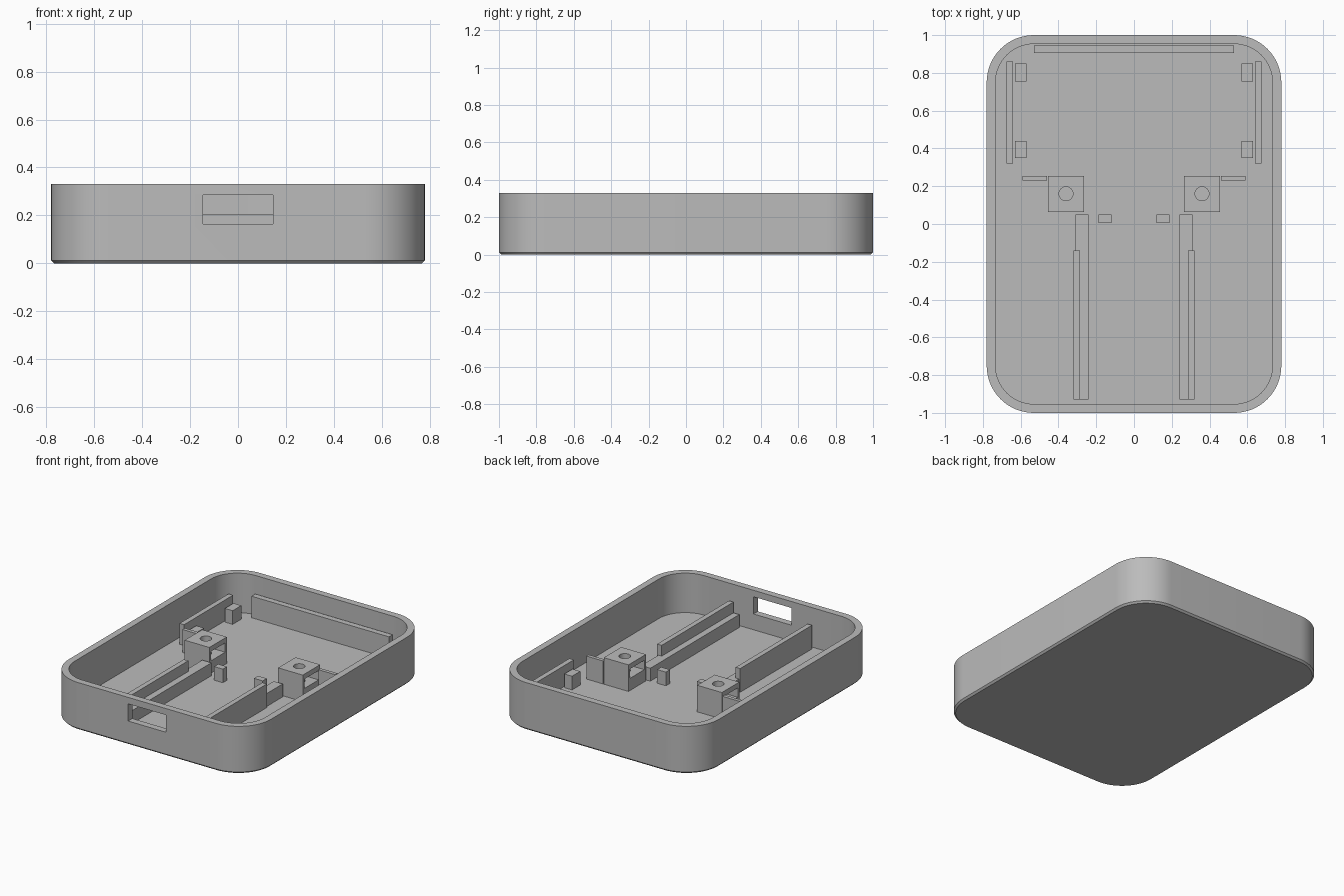
import bpy, bmesh, math

old = bpy.data.objects.get("Cube")
if old:
    bpy.data.objects.remove(old, do_unlink=True)

grey = bpy.data.materials.new("plain grey plastic")
grey.use_nodes = True
colour = (0.5, 0.5, 0.5, 1)
grey.diffuse_color = colour
grey.node_tree.nodes["Principled BSDF"].inputs["Base Color"].default_value = colour

FLOOR = 0.055
HALF_X, HALF_Y, HEIGHT, RADIUS, WALL = 0.78, 1.0, 0.33, 0.25, 0.047


def finish(name, bm):
    bmesh.ops.recalc_face_normals(bm, faces=bm.faces)
    mesh = bpy.data.meshes.new(name)
    bm.to_mesh(mesh)
    bm.free()
    mesh.materials.append(grey)
    obj = bpy.data.objects.new(name, mesh)
    bpy.context.collection.objects.link(obj)
    return obj


def box(name, x0, x1, y0, y1, z1, z0=FLOOR - 0.01):
    bm = bmesh.new()
    bmesh.ops.create_cube(bm, size=1)
    for v in bm.verts:
        v.co = ((x0 + x1) / 2 + v.co.x * (x1 - x0),
                (y0 + y1) / 2 + v.co.y * (y1 - y0),
                (z0 + z1) / 2 + v.co.z * (z1 - z0))
    return finish(name, bm)


def cylinder(name, x, y, z0, z1, radius):
    bm = bmesh.new()
    bmesh.ops.create_cone(bm, cap_ends=True, segments=32, radius1=radius,
                          radius2=radius, depth=z1 - z0)
    bmesh.ops.translate(bm, verts=bm.verts, vec=(x, y, (z0 + z1) / 2))
    return finish(name, bm)


def cut(obj, cutter):
    cutter.hide_render = True
    mod = obj.modifiers.new("cut", "BOOLEAN")
    mod.operation = "DIFFERENCE"
    mod.solver = "EXACT"
    mod.object = cutter
    bpy.context.view_layer.objects.active = obj
    bpy.ops.object.modifier_apply(modifier=mod.name)
    bpy.data.objects.remove(cutter, do_unlink=True)


def smooth(obj):
    bpy.ops.object.select_all(action="DESELECT")
    obj.select_set(True)
    bpy.context.view_layer.objects.active = obj
    bpy.ops.object.shade_smooth_by_angle(angle=math.radians(25))


def rounded_ring(bm, inset, z, steps=16):
    r = RADIUS - inset
    verts = []
    for i, (sx, sy) in enumerate(((1, 1), (-1, 1), (-1, -1), (1, -1))):
        for s in range(steps + 1):
            a = math.pi / 2 * (i + s / steps)
            verts.append(bm.verts.new((sx * (HALF_X - RADIUS) + r * math.cos(a),
                                       sy * (HALF_Y - RADIUS) + r * math.sin(a), z)))
    return verts


# Open tray with rounded corners and a small bottom chamfer
bm = bmesh.new()
rings = [rounded_ring(bm, inset, z) for inset, z in
         ((0.012, 0), (0, 0.012), (0, HEIGHT), (WALL, HEIGHT), (WALL, FLOOR))]
for low, high in zip(rings, rings[1:]):
    for i in range(len(low)):
        j = (i + 1) % len(low)
        bm.faces.new((low[i], low[j], high[j], high[i]))
bm.faces.new(rings[0])
bm.faces.new(rings[-1])
tray = finish("tray", bm)

# Port opening in the front wall
cut(tray, box("port_cutter", -0.147, 0.147, -1.1, -0.94, 0.285, 0.165))
smooth(tray)

# Rib along the back wall
box("back_rib", -0.53, 0.53, 0.905, 0.945, 0.205)

# Mirrored fittings: name, inner x, outer x, y range, top
fittings = (
    ("side_rib", 0.64, 0.675, 0.32, 0.86, 0.2),
    ("back_support", 0.57, 0.63, 0.755, 0.85, 0.15),
    ("middle_support", 0.57, 0.63, 0.35, 0.44, 0.15),
    ("stop_tab", 0.46, 0.59, 0.23, 0.255, 0.215),
    ("small_support", 0.12, 0.187, 0.005, 0.05, 0.15),
    ("board_ledge", 0.24, 0.31, -0.93, 0.05, 0.145),
    ("board_rail", 0.285, 0.32, -0.93, -0.14, 0.22),
)
for label, side in (("left", 1), ("right", -1)):
    for name, inner, outer, y0, y1, top in fittings:
        x0, x1 = sorted((side * inner, side * outer))
        box(f"{label}_{name}", x0, x1, y0, y1, top)

    # Screw post with a sideways nut slot and a round hole
    x = side * 0.36
    post = box(f"{label}_screw_post", x - 0.095, x + 0.095, 0.063, 0.255, 0.24)
    cut(post, box("slot_cutter", x - 0.2, x + 0.2, 0.08, 0.238, 0.205, 0.14))
    cut(post, cylinder("hole_cutter", x, 0.16, 0.07, 0.3, 0.037))
    smooth(post)
